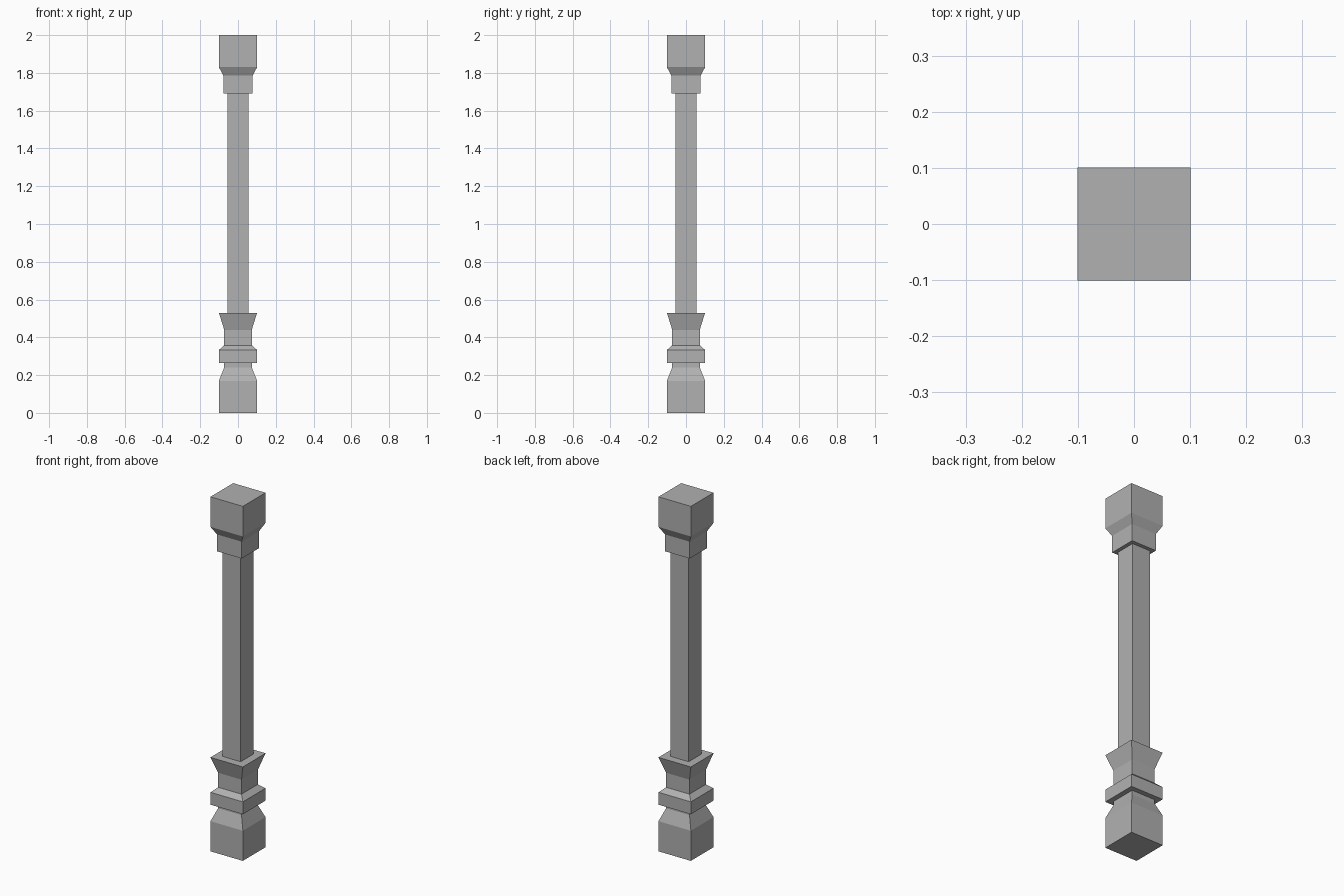
import bpy, bmesh

if "Cube" in bpy.data.objects:
    bpy.data.objects.remove(bpy.data.objects["Cube"])

# Mid-dark grey stone
stone = bpy.data.materials.new("grey_stone")
stone.diffuse_color = (0.44, 0.44, 0.44, 1)
stone.use_nodes = True
stone.node_tree.nodes["Principled BSDF"].inputs["Base Color"].default_value = stone.diffuse_color


def square_loft(name, profile, cap_bottom=False, cap_top=False):
    """Sweep a (half width, height) profile around four flat sides."""
    bm = bmesh.new()
    rings = [[bm.verts.new((sx * h, sy * h, z))
              for sx, sy in ((-1, -1), (1, -1), (1, 1), (-1, 1))]
             for h, z in profile]
    for low, high in zip(rings, rings[1:]):
        for i in range(4):
            j = (i + 1) % 4
            bm.faces.new((low[i], low[j], high[j], high[i]))
    if cap_bottom:
        bm.faces.new(rings[0][::-1])
    if cap_top:
        bm.faces.new(rings[-1])
    mesh = bpy.data.meshes.new(name)
    bm.to_mesh(mesh)
    bm.free()
    mesh.materials.append(stone)
    obj = bpy.data.objects.new(name, mesh)
    bpy.context.collection.objects.link(obj)
    return obj


WIDE, NECK, SHAFT, CAP_NECK = 0.101, 0.073, 0.056, 0.077

# Foot block tapering into a short neck
square_loft("foot_block", [(WIDE, 0), (WIDE, 0.17), (NECK, 0.24), (NECK, 0.263)],
            cap_bottom=True)

# Projecting collar with a flat underside and bevelled top
square_loft("collar", [(NECK, 0.263), (WIDE, 0.263), (WIDE, 0.333), (NECK, 0.358)])

# Flared cup, with the ledge that meets the shaft
square_loft("flared_cup", [(NECK, 0.358), (NECK, 0.44), (WIDE, 0.53), (SHAFT, 0.53)])

# Long square shaft
square_loft("shaft", [(SHAFT, 0.53), (SHAFT, 1.69)])

# Capital: stepped neck widening to the top block
square_loft("capital", [(SHAFT, 1.69), (CAP_NECK, 1.69), (CAP_NECK, 1.785),
                        (WIDE, 1.83), (WIDE, 2.0)], cap_top=True)
